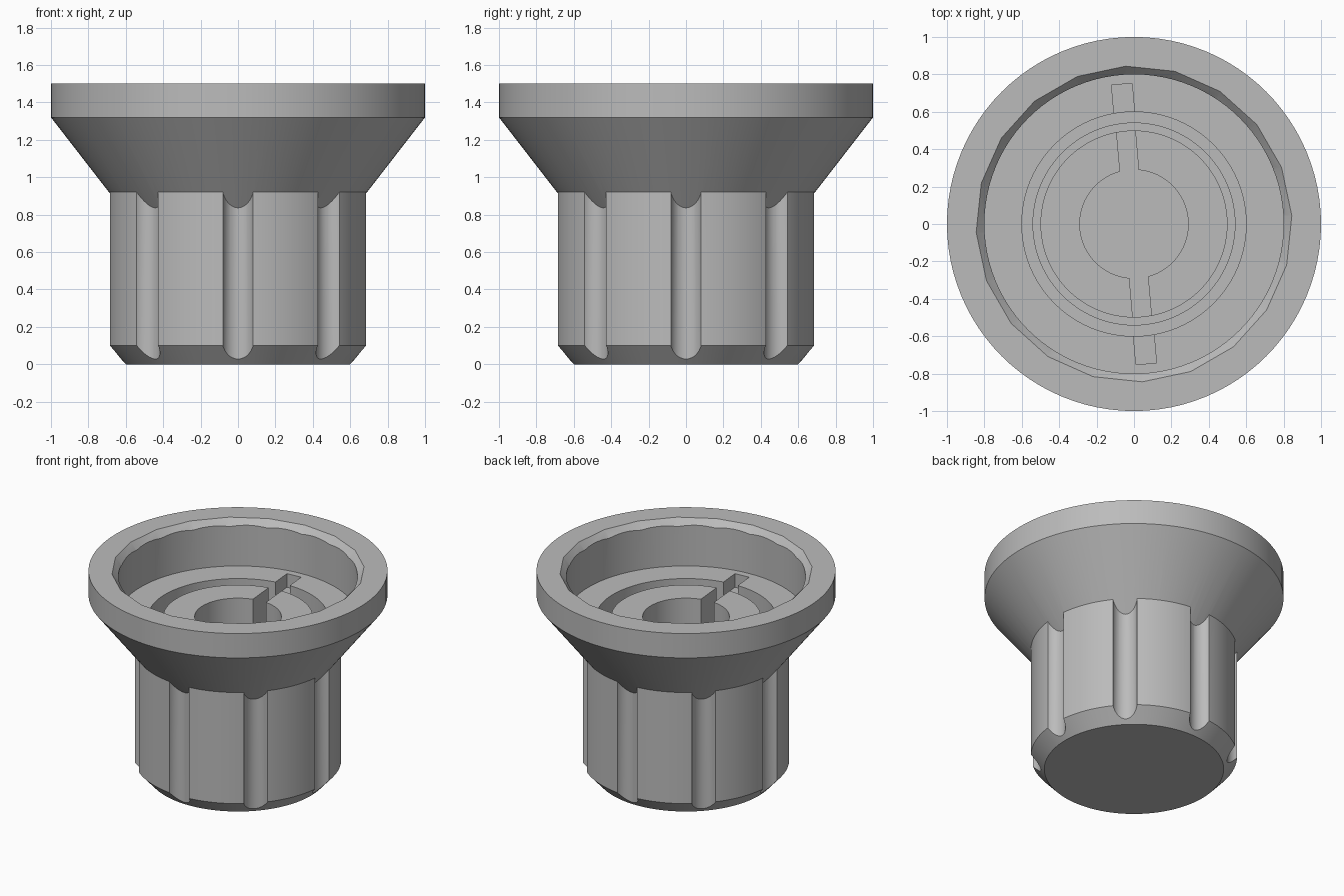
import bpy, bmesh, math
from mathutils import Matrix

cube = bpy.data.objects.get("Cube")
if cube:
    bpy.data.objects.remove(cube, do_unlink=True)

grey = bpy.data.materials.new("plain_grey")
grey.use_nodes = True
colour = (0.5, 0.5, 0.5, 1)
grey.diffuse_color = colour
grey.node_tree.nodes["Principled BSDF"].inputs["Base Color"].default_value = colour

TILT = math.radians(5)


def finish(name, bm):
    bmesh.ops.recalc_face_normals(bm, faces=bm.faces)
    mesh = bpy.data.meshes.new(name)
    bm.to_mesh(mesh)
    bm.free()
    mesh.materials.append(grey)
    obj = bpy.data.objects.new(name, mesh)
    bpy.context.collection.objects.link(obj)
    return obj


def turned(name, profile, sides=96, spin=0.0, centre=(0, 0)):
    """Closed solid of revolution from (radius, height) points, bottom to top."""
    bm = bmesh.new()
    rings = []
    for r, z in profile:
        angles = [spin + 2 * math.pi * i / sides for i in range(sides)]
        rings.append([bm.verts.new((centre[0] + r * math.cos(a),
                                    centre[1] + r * math.sin(a), z)) for a in angles])
    for low, high in zip(rings, rings[1:]):
        for i in range(sides):
            j = (i + 1) % sides
            bm.faces.new((low[i], low[j], high[j], high[i]))
    bm.faces.new(rings[0])
    bm.faces.new(rings[-1])
    return finish(name, bm)


def block(name, size, centre):
    """Box turned with the slot direction."""
    bm = bmesh.new()
    place = Matrix.Rotation(TILT, 4, 'Z') @ Matrix.Translation(centre) @ Matrix.Diagonal((*size, 1))
    bmesh.ops.create_cube(bm, size=1, matrix=place)
    return finish(name, bm)


def combine(target, tool, operation='DIFFERENCE'):
    mod = target.modifiers.new("combine", 'BOOLEAN')
    mod.operation = operation
    mod.solver = 'EXACT'
    mod.object = tool
    bpy.context.view_layer.objects.active = target
    bpy.ops.object.modifier_apply(modifier=mod.name)
    bpy.data.objects.remove(tool, do_unlink=True)


def smooth(obj):
    bpy.ops.object.select_all(action='DESELECT')
    obj.select_set(True)
    bpy.context.view_layer.objects.active = obj
    bpy.ops.object.shade_smooth_by_angle(angle=math.radians(25))


# Fluted grip with a chamfered foot
knob = turned("knob_body", [(0.6, 0), (0.69, 0.1), (0.69, 0.92), (0.6, 0.97)])
for i in range(8):
    a = math.pi * i / 4
    combine(knob, turned("flute_cutter", [(0.085, -0.1), (0.085, 1.1)], 32,
                         centre=(0.71 * math.cos(a), 0.71 * math.sin(a))))

# Flared head, whose cone runs on down behind the flutes
combine(knob, turned("head", [(0.535, 0.72), (1, 1.32), (1, 1.5)]), 'UNION')

# Wide dish with a faceted lip, then the stepped bore
combine(knob, turned("dish_cutter", [(0.8, 1.16), (0.8, 1.7)]))
combine(knob, turned("lip_cutter", [(0.79, 1.44), (0.845, 1.5), (0.845, 1.7)], 20,
                     spin=math.radians(3)))
combine(knob, turned("bore_cutter", [(0.54, 0.2), (0.54, 0.5), (0.6, 0.5), (0.6, 1.3)]))

# Opposed key notches in the dish floor
for side in (-1, 1):
    combine(knob, block("notch_cutter", (0.11, 0.2, 0.3), (0, side * 0.65, 1.21)))
smooth(knob)

# Split sleeve in the bore
sleeve = turned("split_sleeve", [(0.5, 0.19), (0.5, 1.16)])
combine(sleeve, turned("hole_cutter", [(0.29, 0.22), (0.29, 1.3)]))
combine(sleeve, block("slot_cutter", (0.1, 1.2, 1.1), (0, 0, 0.77)))
smooth(sleeve)
